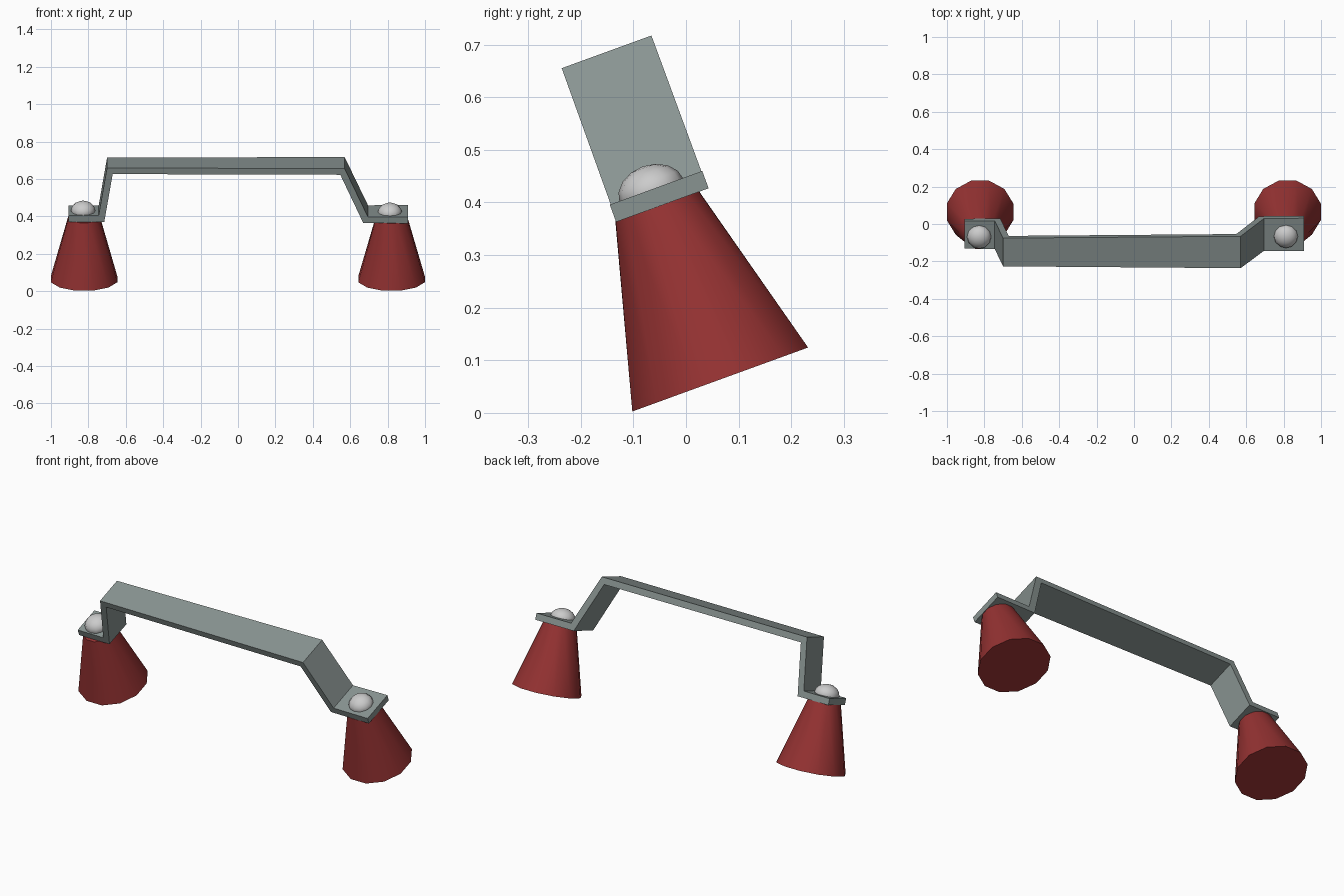
import bpy, bmesh, math
from mathutils import Matrix

if "Cube" in bpy.data.objects:
    bpy.data.objects.remove(bpy.data.objects["Cube"])

# Whole model leans back 20 degrees about x
LEAN = Matrix.Translation((0, 0.065, 0.0635)) @ Matrix.Rotation(math.radians(20), 4, 'X')


def material(name, rgb):
    m = bpy.data.materials.new(name)
    m.diffuse_color = (*rgb, 1)
    m.use_nodes = True
    m.node_tree.nodes["Principled BSDF"].inputs["Base Color"].default_value = m.diffuse_color
    return m


RED = material("dark red", (0.30, 0.032, 0.032))
GREY = material("grey green metal", (0.25, 0.295, 0.285))
SILVER = material("light silver", (0.60, 0.60, 0.60))


def finish(name, bm, mat, smooth):
    bmesh.ops.recalc_face_normals(bm, faces=bm.faces)
    mesh = bpy.data.meshes.new(name)
    bm.to_mesh(mesh)
    bm.free()
    mesh.materials.append(mat)
    ob = bpy.data.objects.new(name, mesh)
    bpy.context.collection.objects.link(ob)
    ob.matrix_world = LEAN
    if smooth:
        bpy.ops.object.select_all(action='DESELECT')
        ob.select_set(True)
        bpy.context.view_layer.objects.active = ob
        bpy.ops.object.shade_smooth_by_angle(angle=math.radians(40))
    return ob


# Bent strap: (top x, top z, bottom x, bottom z) stations, widening to the right
stations = [(-0.905, 0.387, -0.905, 0.352), (-0.745, 0.387, -0.715, 0.352),
            (-0.70, 0.659, -0.67, 0.624), (0.57, 0.659, 0.547, 0.624),
            (0.695, 0.384, 0.67, 0.349), (0.908, 0.384, 0.908, 0.349)]
bm = bmesh.new()
rings = []
for tx, tz, bx, bz in stations:
    h = 0.086 + 0.0083 * tx
    rings.append([bm.verts.new(p) for p in (
        (tx, 0.01 - h, tz), (tx, 0.01 + h, tz), (bx, 0.01 + h, bz), (bx, 0.01 - h, bz))])
for a, b in zip(rings, rings[1:]):
    for i in range(4):
        j = (i + 1) % 4
        bm.faces.new((a[i], a[j], b[j], b[i]))
bm.faces.new(rings[0])
bm.faces.new(rings[-1])
finish("strap", bm, GREY, False)

# Cone feet and domed bolts at each end
for side, cx, bolt_x, bolt_z in (("left", -0.823, -0.828, 0.392), ("right", 0.821, 0.812, 0.381)):
    bm = bmesh.new()
    top = 0.352 if side == "left" else 0.349
    bmesh.ops.create_cone(bm, cap_ends=True, segments=12, radius1=0.184, radius2=0.087, depth=top,
                          matrix=Matrix.Translation((cx, 0, top / 2)) @ Matrix.Rotation(math.radians(15), 4, 'Z'))
    finish(side + "_cone", bm, RED, True)

    bm = bmesh.new()
    bmesh.ops.create_uvsphere(bm, u_segments=12, v_segments=8, radius=1,
                              matrix=Matrix.Translation((bolt_x, 0, bolt_z)) @ Matrix.Diagonal((0.065, 0.065, 0.05, 1)))
    finish(side + "_bolt", bm, SILVER, True)
